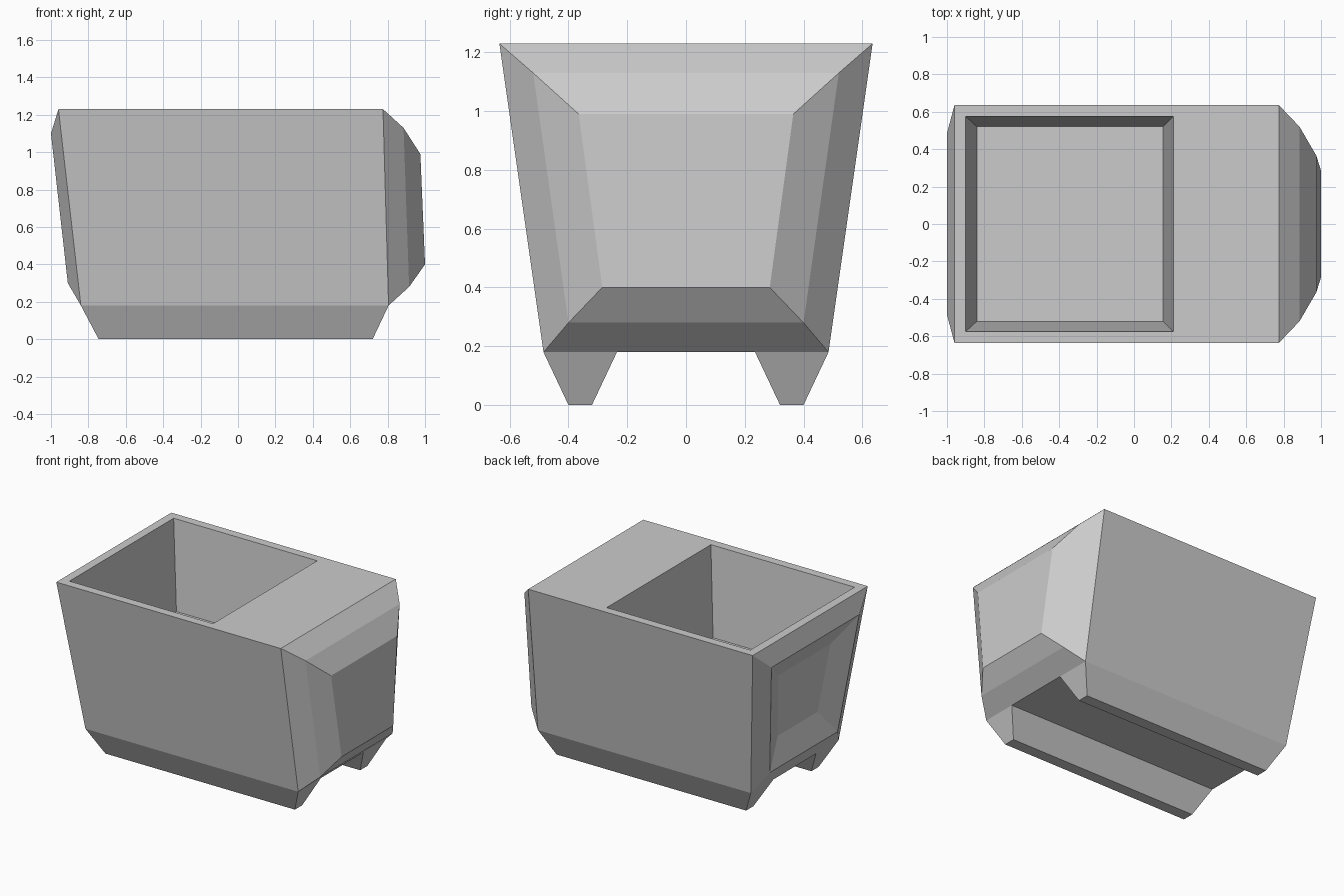
import bpy
import bmesh

if "Cube" in bpy.data.objects:
    bpy.data.objects.remove(bpy.data.objects["Cube"], do_unlink=True)

GREY = (0.6, 0.6, 0.6, 1.0)
grey = bpy.data.materials.new("plain grey")
grey.use_nodes = True
grey.diffuse_color = GREY
grey.node_tree.nodes["Principled BSDF"].inputs["Base Color"].default_value = GREY


def bridge(bm, a, b, skip=()):
    """Join two four-point rings with quads, leaving out the skipped sides."""
    for i in range(4):
        if i not in skip:
            j = (i + 1) % 4
            bm.faces.new((a[i], a[j], b[j], b[i]))


def section(bm, top, bottom):
    """Upright trapezoid; top and bottom are (x, z, half width)."""
    (xt, zt, wt), (xb, zb, wb) = top, bottom
    points = ((xt, wt, zt), (xt, -wt, zt), (xb, -wb, zb), (xb, wb, zb))
    return [bm.verts.new(p) for p in points]


def level(bm, x0, x1, y0, y1, z):
    """Horizontal rectangle."""
    return [bm.verts.new((x, y, z)) for x, y in ((x0, y0), (x1, y0), (x1, y1), (x0, y1))]


def finish(bm, name):
    bmesh.ops.recalc_face_normals(bm, faces=bm.faces[:])
    mesh = bpy.data.meshes.new(name)
    bm.to_mesh(mesh)
    bm.free()
    mesh.materials.append(grey)
    obj = bpy.data.objects.new(name, mesh)
    bpy.context.collection.objects.link(obj)
    return obj


# Tub body: sections from the recessed end panel to the bevelled nose
bm = bmesh.new()
profiles = [
    ((-0.913, 0.945, 0.29), (-0.863, 0.485, 0.22)),
    ((-1.0, 1.1, 0.485), (-0.91, 0.3, 0.375)),
    ((-0.96, 1.23, 0.635), (-0.84, 0.18, 0.485)),
    ((0.775, 1.23, 0.635), (0.805, 0.18, 0.485)),
    ((0.885, 1.13, 0.52), (0.915, 0.28, 0.4)),
    ((0.975, 0.99, 0.365), (1.0, 0.4, 0.285)),
]
rings = [section(bm, *p) for p in profiles]
for i, (a, b) in enumerate(zip(rings, rings[1:])):
    bridge(bm, a, b, skip=(0,) if i == 2 else ())   # top stays open for the rim
bm.faces.new(rings[0])
bm.faces.new(rings[-1])

# Rim, tapered walls and floor of the open bin
back, nose = rings[2], rings[3]
rim = [back[1], nose[1], nose[0], back[0]]
mouth = level(bm, -0.9, 0.21, -0.575, 0.575, 1.23)
floor = level(bm, -0.84, 0.155, -0.52, 0.52, 0.615)
bridge(bm, rim, mouth)
bridge(bm, mouth, floor)
bm.faces.new(floor)
finish(bm, "tub_body")

# Pair of tapered skids under the tub
for name, side in (("left_skid", 1), ("right_skid", -1)):
    bm = bmesh.new()
    upper = level(bm, -0.84, 0.805, side * 0.235, side * 0.485, 0.18)
    lower = level(bm, -0.745, 0.72, side * 0.32, side * 0.4, 0.0)
    bridge(bm, upper, lower)
    bm.faces.new(lower)
    finish(bm, name)
